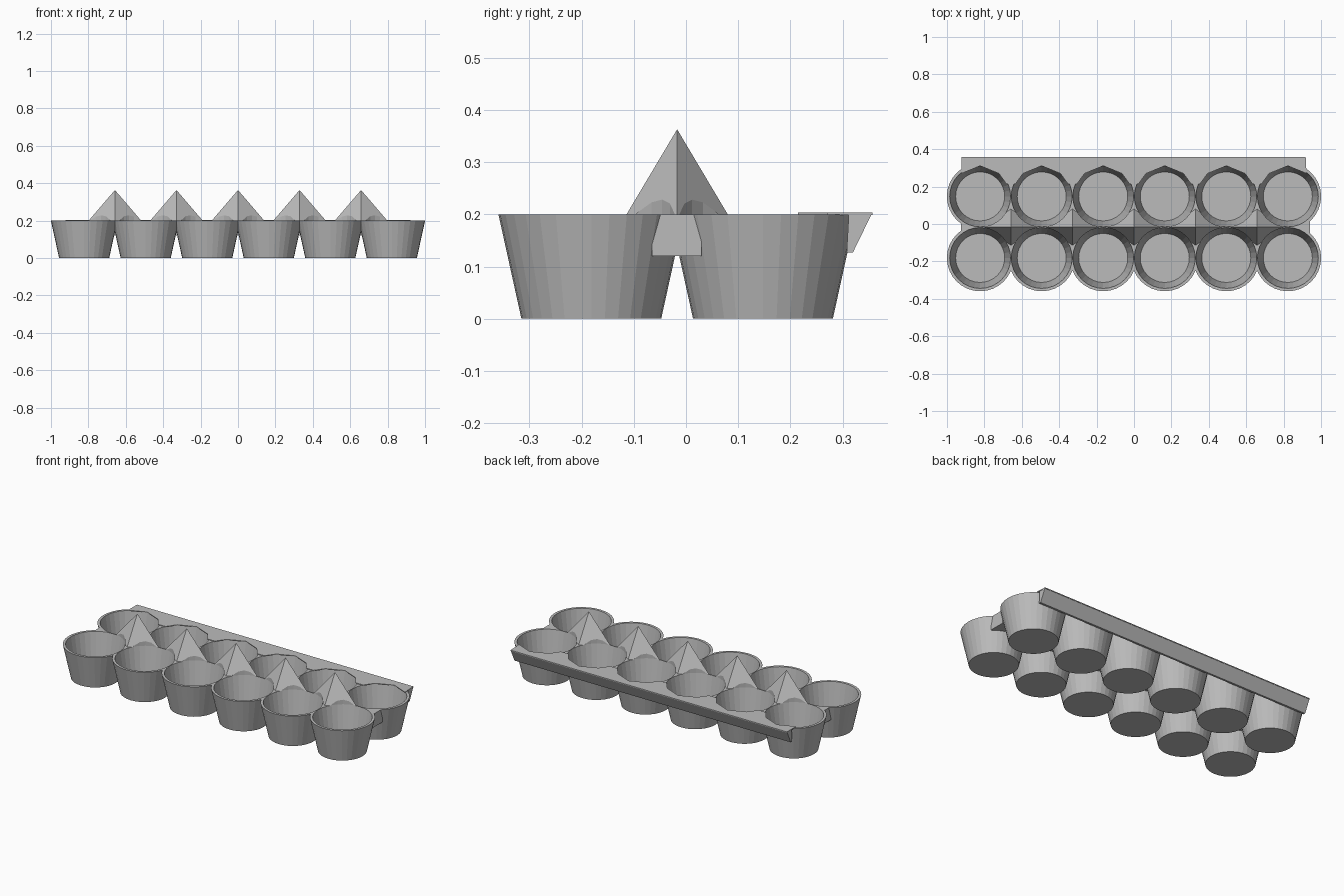
import bpy, bmesh, math
from mathutils import Vector

if "Cube" in bpy.data.objects:
    bpy.data.objects.remove(bpy.data.objects["Cube"], do_unlink=True)

pulp = bpy.data.materials.new("grey pulp")
pulp.use_nodes = True
GREY = (0.5, 0.5, 0.5, 1)
pulp.diffuse_color = GREY
pulp.node_tree.nodes["Principled BSDF"].inputs["Base Color"].default_value = GREY

PITCH, MID, SIDES = 0.329, -0.017, 32
COLUMNS = [(i - 2.5) * PITCH for i in range(6)]
ROWS = [MID - PITCH / 2, MID + PITCH / 2]


def finish(name, bm):
    bmesh.ops.recalc_face_normals(bm, faces=bm.faces)
    mesh = bpy.data.meshes.new(name)
    bm.to_mesh(mesh)
    bm.free()
    mesh.materials.append(pulp)
    obj = bpy.data.objects.new(name, mesh)
    bpy.context.collection.objects.link(obj)
    return obj


def lathe(bm, x, y, rings):
    """Closed round solid through (radius, height) rings."""
    loops = []
    for r, z in rings:
        angles = [2 * math.pi * k / SIDES for k in range(SIDES)]
        loops.append([bm.verts.new((x + r * math.cos(a), y + r * math.sin(a), z)) for a in angles])
    for low, high in zip(loops, loops[1:]):
        for k in range(SIDES):
            n = (k + 1) % SIDES
            bm.faces.new((low[k], low[n], high[n], high[k]))
    bm.faces.new(loops[0][::-1])
    bm.faces.new(loops[-1])


def prism(name, points, offset):
    """Extrude a flat outline along an offset."""
    bm = bmesh.new()
    face = bm.faces.new([bm.verts.new(p) for p in points])
    result = bmesh.ops.extrude_face_region(bm, geom=[face], use_keep_orig=True)
    moved = [v for v in result["geom"] if isinstance(v, bmesh.types.BMVert)]
    bmesh.ops.translate(bm, verts=moved, vec=Vector(offset))
    return finish(name, bm)


# Cutter: the hollow inside every cup, carried straight up above the rim
bm = bmesh.new()
for x in COLUMNS:
    for y in ROWS:
        lathe(bm, x, y, [(0.131, 0.01), (0.163, 0.201), (0.163, 0.5)])
hollows = finish("hollow_cutter", bm)
hollows.hide_render = True

carved = []

# Tapered cups
for label, y in zip(("front", "back"), ROWS):
    for i, x in enumerate(COLUMNS):
        bm = bmesh.new()
        lathe(bm, x, y, [(0.134, 0), (0.178, 0.2)])
        carved.append(finish(f"{label}_cup_{i + 1}", bm))

# Middle bar joining the two rows
profile = [(-0.065, 0.12), (0.03, 0.12), (0.03, 0.16), (0.02, 0.2), (-0.055, 0.2), (-0.065, 0.155)]
carved.append(prism("middle_bar", [(-0.925, y, z) for y, z in profile], (1.865, 0, 0)))

# Pointed posts between groups of four cups
APEX, BASE = 0.363, 0.17
spread = (APEX - BASE) / (APEX - 0.2)
for i in range(5):
    x = (i - 2) * PITCH
    bm = bmesh.new()
    ring = [bm.verts.new((x + dx * spread, MID + dy * spread, BASE))
            for dx, dy in ((0.14, 0), (0, 0.097), (-0.14, 0), (0, -0.097))]
    tip = bm.verts.new((x, MID, APEX))
    for k in range(4):
        bm.faces.new((ring[k], ring[(k + 1) % 4], tip))
    bm.faces.new(ring[::-1])
    carved.append(finish(f"post_{i + 1}", bm))

# Carve the hollows out of the parts
for obj in carved:
    mod = obj.modifiers.new("hollow", "BOOLEAN")
    mod.operation, mod.solver, mod.object = "DIFFERENCE", "EXACT", hollows
    bpy.context.view_layer.objects.active = obj
    bpy.ops.object.modifier_apply(modifier=mod.name)
bpy.data.objects.remove(hollows, do_unlink=True)

# Back ledge plate with an angular scallop at each cup
scallop = [(-0.14, 0.215), (-0.1, 0.27), (0, 0.311), (0.1, 0.27), (0.14, 0.215)]
edge = [(x + dx, y) for x in COLUMNS for dx, y in scallop if abs(x + dx) < 0.925]
outline = [(-0.922, 0.357)] + edge + [(0.918, 0.357)]
prism("ledge_plate", [(x, y, 0.199) for x, y in outline], (0, 0, 0.005))

# Sloping lip under the ledge
lip = [(0.312, 0.2), (0.357, 0.203), (0.32, 0.127), (0.308, 0.127)]
prism("ledge_lip", [(-0.922, y, z) for y, z in lip], (1.84, 0, 0))
